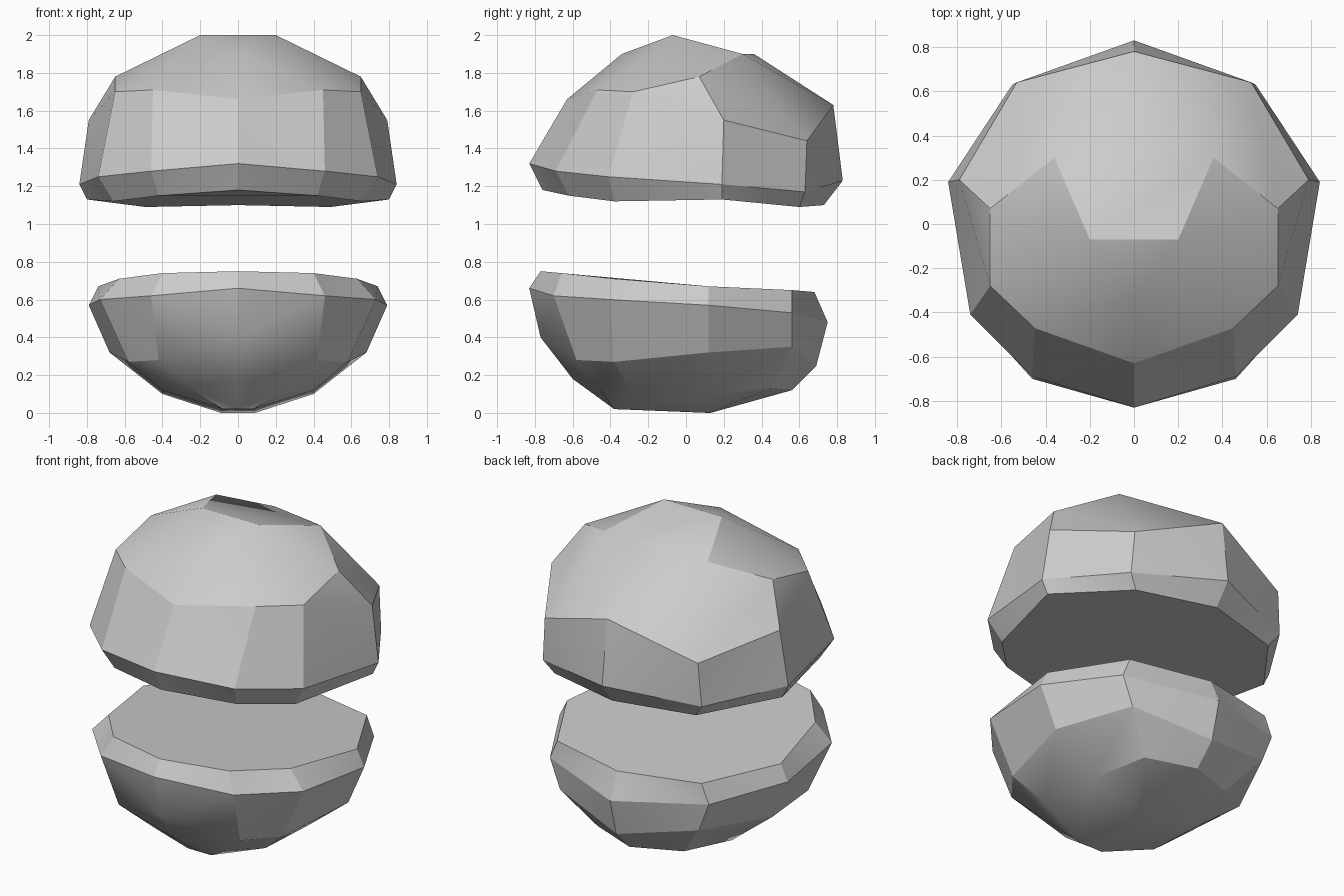
import bpy, bmesh

if "Cube" in bpy.data.objects:
    bpy.data.objects.remove(bpy.data.objects["Cube"])

def full_ring(half):
    """Half outline from front centre to back centre, mirrored to a closed ring."""
    return half + [(-x, y, z) for x, y, z in half[-2:0:-1]]

def build(name, halves, caps):
    bm = bmesh.new()
    rings = [[bm.verts.new(p) for p in full_ring(h)] for h in halves]
    for lo, hi in zip(rings, rings[1:]):
        n = len(lo)
        for i in range(n):
            j = (i + 1) % n
            # facet diagonals are mirrored left to right
            if i < n // 2:
                bm.faces.new((lo[i], lo[j], hi[i]))
                bm.faces.new((lo[j], hi[j], hi[i]))
            else:
                bm.faces.new((lo[i], lo[j], hi[j]))
                bm.faces.new((lo[i], hi[j], hi[i]))
    bm.faces.new(rings[0])
    for cap in caps:
        bm.faces.new([rings[-1][i] for i in cap])
    bmesh.ops.remove_doubles(bm, verts=bm.verts, dist=0.001)
    bmesh.ops.dissolve_limit(bm, angle_limit=0.05, verts=bm.verts, edges=bm.edges)
    bmesh.ops.recalc_face_normals(bm, faces=bm.faces)
    me = bpy.data.meshes.new(name)
    bm.to_mesh(me)
    bm.free()
    ob = bpy.data.objects.new(name, me)
    bpy.context.collection.objects.link(ob)
    bpy.ops.object.select_all(action='DESELECT')
    ob.select_set(True)
    bpy.context.view_layer.objects.active = ob
    bpy.ops.object.shade_smooth_by_angle(angle=0.4)

# Upper half: underside, lip, shoulder, crown
build("upper_stone", [
    [(0, -.76, 1.18), (.42, -.62, 1.15), (.66, -.38, 1.12), (.80, .19, 1.13), (.49, .60, 1.09), (0, .73, 1.10)],
    [(0, -.83, 1.32), (.46, -.69, 1.28), (.74, -.41, 1.25), (.84, .19, 1.21), (.55, .63, 1.17), (0, .83, 1.23)],
    [(0, -.63, 1.66), (.45, -.47, 1.71), (.65, -.28, 1.70), (.79, .20, 1.55), (.53, .64, 1.44), (0, .78, 1.63)],
    [(0, -.34, 1.90), (.20, -.07, 2.0), (.65, .07, 1.78), (.65, .07, 1.78), (.36, .30, 1.90), (0, .36, 1.90)],
], [(0, 1, 9), (1, 2, 3, 4), (9, 6, 7, 8), (1, 4, 5, 6, 9)])

# Lower half: flat top, rim, belly, underside, small foot
build("lower_stone", [
    [(0, -.77, .75), (.40, -.66, .74), (.63, -.38, .71), (.74, .12, .67), (.50, .56, .65), (0, .68, .64)],
    [(0, -.83, .66), (.46, -.70, .62), (.73, -.40, .60), (.79, .12, .57), (.55, .56, .53), (0, .75, .48)],
    [(0, -.77, .40), (.42, -.58, .28), (.58, -.38, .27), (.68, .12, .32), (.48, .56, .35), (0, .69, .25)],
    [(0, -.60, .18), (.25, -.46, .13), (.40, -.30, .12), (.40, .12, .10), (.30, .45, .13), (0, .56, .12)],
    [(0, -.38, .02), (.08, -.38, .02), (.09, -.20, .01), (.09, .12, 0), (.06, .13, 0), (0, .13, 0)],
], [range(10)])
